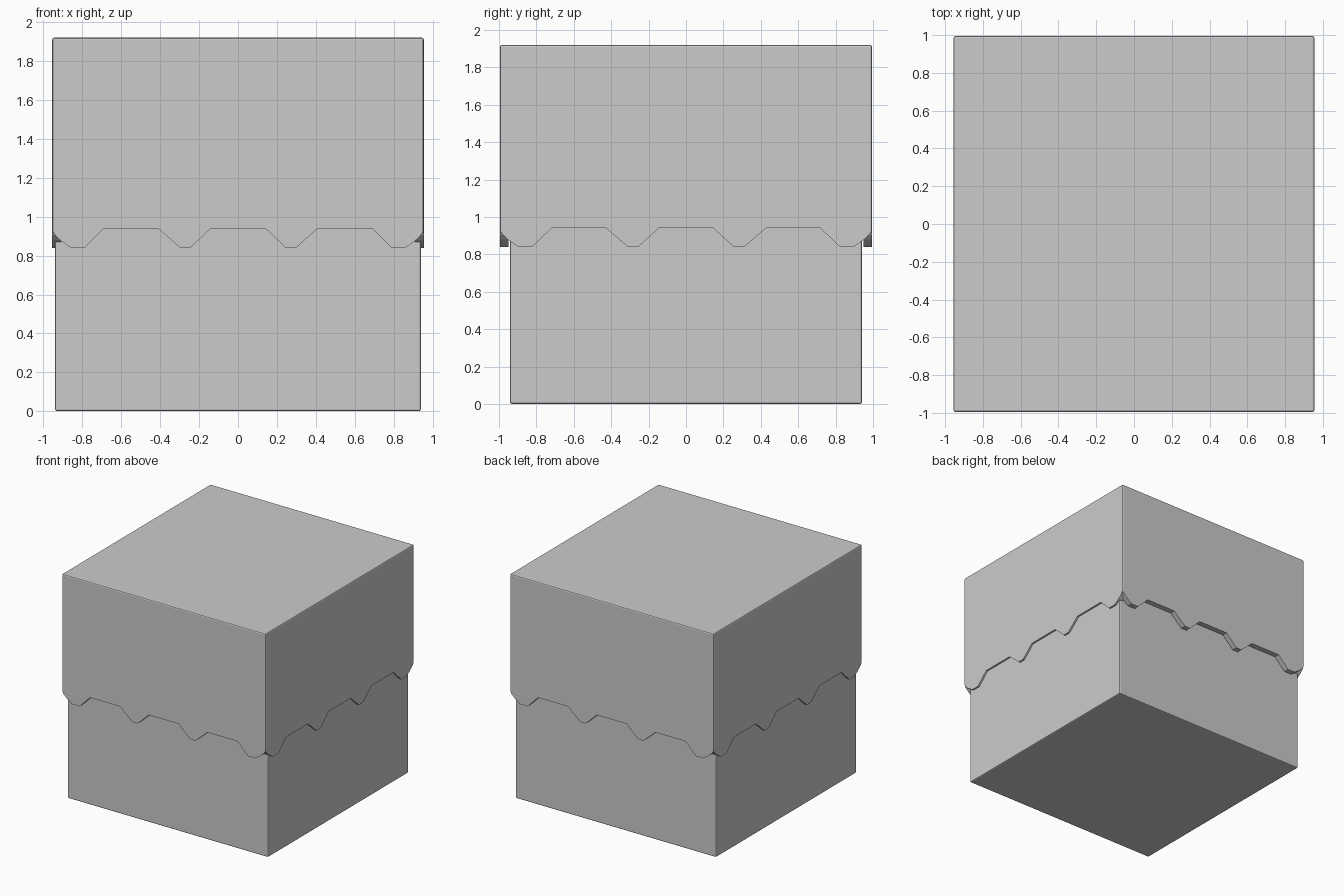
import bpy, bmesh
from mathutils import Matrix, Vector

if "Cube" in bpy.data.objects:
    bpy.data.objects.remove(bpy.data.objects["Cube"])

HX, HY, TOP = 0.955, 0.995, 1.92     # outer half sizes and top of the cover
WALL, OUT = 0.046, 0.06              # wall thickness, overshoot of helper


def add_box(bm, lo, hi):
    lo, hi = Vector(lo), Vector(hi)
    size = hi - lo
    mat = Matrix.Translation((lo + hi) / 2) @ Matrix.Diagonal((*size, 1))
    return bmesh.ops.create_cube(bm, size=1, matrix=mat)


def to_object(name, bm):
    bmesh.ops.recalc_face_normals(bm, faces=bm.faces[:])
    mesh = bpy.data.meshes.new(name)
    bm.to_mesh(mesh)
    bm.free()
    ob = bpy.data.objects.new(name, mesh)
    bpy.context.collection.objects.link(ob)
    return ob


def bevelled_box(name, lo, hi, width):
    bm = bmesh.new()
    add_box(bm, lo, hi)
    bmesh.ops.bevel(bm, geom=bm.edges[:], offset=width, segments=2,
                    profile=0.5, affect='EDGES')
    return to_object(name, bm)


# Scalloped lower edge, right half (distance from centre, height)
half_edge = [(0.14, 0.94), (0.245, 0.84), (0.298, 0.84), (0.41, 0.94),
             (0.69, 0.94), (0.79, 0.84), (0.86, 0.84), (0.915, 0.88),
             (0.94, 0.905), (0.955, 0.93)]


def add_wall(bm, half, dist, along_x, side):
    s = half / HX
    right = [(u * s, z) for u, z in half_edge] + [(half + OUT, 0.935)]
    left = [(-u, z) for u, z in reversed(right)]
    outline = left + right + [(half + OUT, TOP + OUT), (-half - OUT, TOP + OUT)]
    rings = []
    for d in (side * (dist - WALL), side * (dist + OUT)):
        rings.append([bm.verts.new((u, d, z) if along_x else (d, u, z))
                      for u, z in outline])
    a, b = rings
    bm.faces.new(a)
    bm.faces.new(b[::-1])
    n = len(a)
    for i in range(n):
        j = (i + 1) % n
        bm.faces.new((a[j], a[i], b[i], b[j]))


# Lower block
bevelled_box("lower_block", (-0.94, -0.94, 0), (0.94, 0.94, 1.88), 0.01)

# Helper: four scalloped walls and a lid
bm = bmesh.new()
for side in (-1, 1):
    add_wall(bm, HX, HY, True, side)
    add_wall(bm, HY, HX, False, side)
add_box(bm, (-HX - 0.03, -HY - 0.03, 1.885), (HX + 0.03, HY + 0.03, TOP + 0.03))
helper = to_object("cover_helper", bm)
helper.hide_render = True

# Upper cover: bevelled box trimmed to the walls and lid
cover = bevelled_box("upper_cover", (-HX, -HY, 0.6), (HX, HY, TOP), 0.01)
mod = cover.modifiers.new("trim", 'BOOLEAN')
mod.operation = 'INTERSECT'
mod.solver = 'EXACT'
mod.use_self = True
mod.object = helper
bpy.context.view_layer.objects.active = cover
cover.select_set(True)
bpy.ops.object.modifier_apply(modifier=mod.name)
bpy.data.objects.remove(helper)
